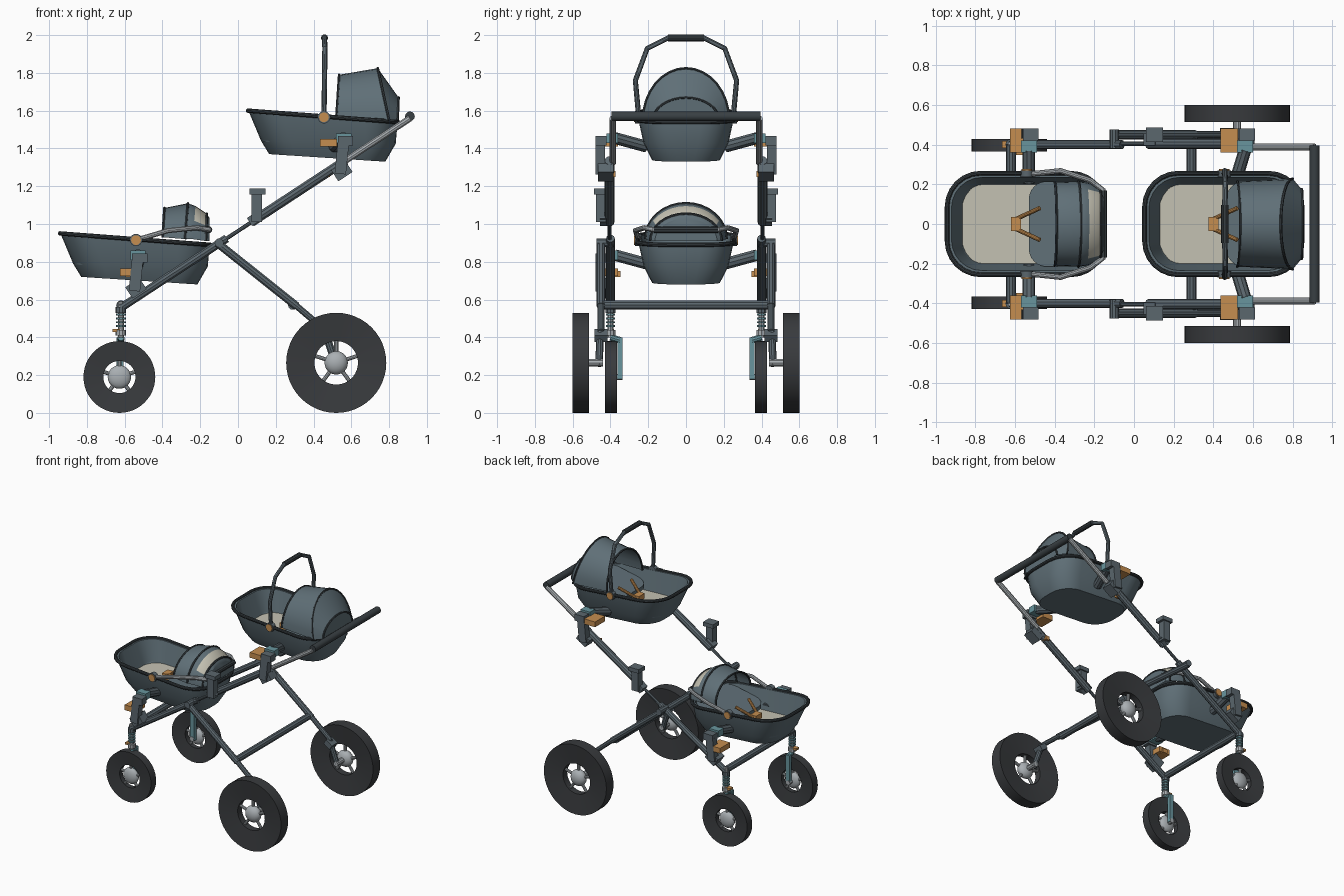
import bpy, bmesh, math
from mathutils import Vector

if "Cube" in bpy.data.objects:
    bpy.data.objects.remove(bpy.data.objects["Cube"])


def material(name, *rgb):
    m = bpy.data.materials.new(name)
    m.use_nodes = True
    m.diffuse_color = (*rgb, 1)
    m.node_tree.nodes["Principled BSDF"].inputs["Base Color"].default_value = (*rgb, 1)
    return m


FABRIC = material("slate fabric", .115, .16, .185)
FRAME = material("dark steel", .105, .135, .155)
EDGE = material("dark trim", .04, .05, .056)
TYRE = material("black rubber", .04, .043, .047)
METAL = material("light metal", .40, .43, .45)
TEAL = material("teal", .14, .30, .34)
ORANGE = material("orange", .56, .27, .08)
CREAM = material("cream", .56, .54, .45)
parts = []


def add(name, bm, *mats):
    bmesh.ops.recalc_face_normals(bm, faces=bm.faces)
    me = bpy.data.meshes.new(name)
    bm.to_mesh(me)
    bm.free()
    for m in mats:
        me.materials.append(m)
    ob = bpy.data.objects.new(name, me)
    bpy.context.collection.objects.link(ob)
    parts.append(ob)
    return ob


def tube(name, pts, r, mat, closed=False, res=3):
    cu = bpy.data.curves.new(name, "CURVE")
    cu.dimensions = "3D"
    cu.bevel_depth, cu.bevel_resolution, cu.use_fill_caps = r, res, True
    sp = cu.splines.new("POLY")
    sp.points.add(len(pts) - 1)
    for p, co in zip(sp.points, pts):
        p.co = (*co, 1)
    sp.use_cyclic_u = closed
    tmp = bpy.data.objects.new(name, cu)
    bpy.context.collection.objects.link(tmp)
    me = bpy.data.meshes.new_from_object(tmp.evaluated_get(bpy.context.evaluated_depsgraph_get()))
    bpy.data.objects.remove(tmp)
    bm = bmesh.new()
    bm.from_mesh(me)
    add(name, bm, mat)


def box(name, c, size, mat, tilt=0):
    bm = bmesh.new()
    bmesh.ops.create_cube(bm, size=1)
    bmesh.ops.scale(bm, vec=size, verts=bm.verts)
    ob = add(name, bm, mat)
    ob.location, ob.rotation_euler = c, (0, tilt, 0)


def loft(name, rings, mats, bands=None, closed=True, caps=(True, True)):
    """Skin rings of points; bands(ring, step) picks the material slot."""
    bm = bmesh.new()
    vs = [[bm.verts.new(p) for p in ring] for ring in rings]
    n = len(vs[0])
    for i in range(len(vs) - 1):
        for j in range(n if closed else n - 1):
            k = (j + 1) % n
            f = bm.faces.new((vs[i][j], vs[i][k], vs[i + 1][k], vs[i + 1][j]))
            f.material_index = bands(i, j) if bands else 0
    for use, ring, i in ((caps[0], vs[0], 0), (caps[1], vs[-1], len(vs) - 1)):
        if use:
            bm.faces.new(ring).material_index = bands(i, -1) if bands else 0
    return add(name, bm, *mats)


def plan(o, x0, z0, x1, z1, hw, r, n=6):
    """Rounded rectangle in plan, sloping from z0 to z1."""
    pts = []
    for cx, cy, a0 in ((x1 - r, hw - r, 0), (x0 + r, hw - r, 1), (x0 + r, r - hw, 2), (x1 - r, r - hw, 3)):
        for i in range(n + 1):
            a = (a0 + i / n) * math.pi / 2
            x = cx + r * math.cos(a)
            pts.append(o + Vector((x, cy + r * math.sin(a), z0 + (z1 - z0) * (x - x0) / (x1 - x0))))
    return pts


def arch(xb, xt, base, top, hw, n=16):
    return [Vector((xb + (xt - xb) * math.sin(a), hw * math.cos(a), base + (top - base) * math.sin(a)))
            for a in (math.pi * i / n for i in range(n + 1))]


def wheel(name, c, r, hole, w):
    c = Vector(c)

    def ring(rad, y, n=48):
        return [c + Vector((rad * math.cos(t), y, rad * math.sin(t)))
                for t in (2 * math.pi * i / n for i in range(n))]
    loft(name + "_tyre", [ring(*p) for p in ((hole, -w * .3), (r, -w / 2), (r, w / 2),
         (hole, w * .3), (hole, -w * .3))], [TYRE], caps=(False, False))
    bm = bmesh.new()
    bmesh.ops.create_uvsphere(bm, u_segments=20, v_segments=12, radius=.062)
    bmesh.ops.scale(bm, vec=(1, w * 8, 1), verts=bm.verts)
    add(name + "_hub", bm, METAL).location = c
    for i in range(5):
        a = 2 * math.pi * i / 5 + math.pi / 2
        d = Vector((math.cos(a), 0, math.sin(a)))
        tube(name + "_spoke", [c + d * .04, c + d * (hole + .01)], .011, METAL)


def bassinet(name, o):
    # Shell, rim and mattress
    rings = [plan(o, *p) for p in ((.165, 1.37, .78, 1.33, .18, .14), (.122, 1.44, .835, 1.425, .225, .16),
             (.055, 1.6, .845, 1.54, .252, .17), (.075, 1.6, .825, 1.54, .235, .155),
             (.13, 1.435, .80, 1.41, .2, .11))]
    loft(name + "_shell", rings, [FABRIC, CREAM], lambda i, j: int(i == 4))
    tube(name + "_rim", plan(o, .053, 1.6, .847, 1.54, .256, .17), .012, EDGE, True)
    # Reclined cushion
    loft(name + "_cushion", [plan(o, .465, 1.45 + h, .80, 1.52 + h, .215, .09) for h in (0, .03)], [FABRIC])
    # Harness
    box(name + "_buckle", o + Vector((.40, 0, 1.47)), (.05, .07, .04), ORANGE)
    for s in (1, -1):
        tube(name + "_strap", [o + Vector(p) for p in ((.40, s * .025, 1.47), (.52, s * .08, 1.54))], .011, ORANGE)
        # Carry handle pivots
        for r, y, m in ((.033, .262, FRAME), (.026, .268, ORANGE)):
            tube(name + "_pivot", [o + Vector((.455, s * (y - .025), 1.565)),
                 o + Vector((.455, s * (y + .008), 1.565))], r, m, res=5)


def canopy(name, sections, ribs, bands=None):
    rings = [arch(*s) for s in sections]
    loft(name, rings, [FABRIC, CREAM], bands, closed=False, caps=(False, True))
    for i in ribs:
        tube(name + "_rib", rings[i], .007, EDGE, res=1)


def carry_handle(name, pts):
    path = [Vector(p) for p in pts]
    full = path + [Vector((p.x, -p.y, p.z)) for p in reversed(path)]
    tube(name, full, .014, METAL if name.startswith("lower") else FRAME)
    tube(name + "_grip", [full[len(path) - 1], full[len(path)]], .019, EDGE)


low = Vector((-.995, 0, -.65))
bassinet("upper_bassinet", Vector())
bassinet("lower_bassinet", low)
canopy("upper_canopy", [(.52, .535, 1.56, 1.79, .215), (.80, .74, 1.55, 1.825, .228),
                        (.845, .85, 1.55, 1.67, .175)], (0, 1, 2))
canopy("lower_canopy", [(-.40, -.39, .93, 1.085, .21), (-.28, -.265, .92, 1.11, .215),
                        (-.24, -.225, .92, 1.095, .21), (-.17, -.165, .91, 1.055, .19),
                        (-.15, -.15, .91, 1.03, .165)], (0, 1, 3),
       lambda i, j: int(i == 2 and 3 <= j <= 12))
carry_handle("upper_carry_handle", [(.455, .25, 1.565), (.458, .268, 1.76), (.46, .205, 1.93), (.458, .095, 1.985)])
carry_handle("lower_carry_handle", [(-.54, .25, .915), (-.37, .268, .965), (-.22, .22, .98), (-.155, .17, .97)])

# Cross bars and push bar
tube("front_cross_bar", [(-.62, -.4, .57), (-.62, .4, .57)], .025, FRAME)
tube("rear_cross_bar", [(.29, -.44, .57), (.29, .44, .57)], .025, FRAME)
tube("push_bar", [(.91, -.395, 1.57), (.91, .395, 1.57)], .026, EDGE, res=4)


def rail(x):
    return .57 + .655 * (x + .6)


for s, side in ((1, "left_"), (-1, "right_")):
    def P(x, y, z):
        return Vector((x, s * y, z))
    # Main rails with central hinge
    for n, x0, x1, y, r, m in (("lower_rail", -.62, -.06, .40, .023, FRAME), ("hinge_link", -.12, .10, .405, .011, FRAME),
                               ("middle_rail", .07, .57, .405, .026, FRAME), ("upper_rail", .55, .91, .388, .018, METAL)):
        tube(side + n, [P(x0, y, rail(x0)), P(x1, y, rail(x1))], r, m)
    tube(side + "hinge_pin", [P(-.1, .38, .90), P(-.1, .475, .90)], .024, FRAME)
    # Rear leg and its suspension
    tube(side + "rear_leg", [P(-.11, .45, .90), P(.31, .45, .565)], .023, FRAME)
    tube(side + "rear_leg_end", [P(.27, .45, .60), P(.47, .45, .43)], .018, FRAME)
    tube(side + "rear_shock", [P(.46, .455, .43), P(.52, .46, .25)], .02, FRAME)
    box(side + "rear_knuckle", P(.47, .45, .41), (.06, .07, .04), FRAME, .6)
    tube(side + "rear_axle", [P(.52, .44, .265), P(.52, .56, .265)], .02, METAL)
    wheel(side + "rear_wheel", P(.52, .557, .265), .265, .115, .086)
    # Front suspension, fork and wheel
    tube(side + "front_post", [P(-.62, .40, .59), P(-.62, .40, .40)], .016, METAL)
    for i in range(5):
        z = .455 + i * .02
        tube(side + "spring_coil", [P(-.62, .40, z), P(-.62, .40, z + .01)], .026, TEAL)
    tube(side + "spring_collar", [P(-.62, .40, .53), P(-.62, .40, .56)], .028, FRAME)
    tube(side + "post_collar", [P(-.62, .40, .41), P(-.62, .40, .44)], .028, METAL)
    box(side + "swivel_lock", P(-.645, .40, .435), (.04, .035, .016), ORANGE)
    tube(side + "fork_bridge", [P(-.62, .40, .40), P(-.62, .35, .385)], .018, TEAL)
    box(side + "fork_arm", P(-.625, .35, .29), (.035, .025, .22), TEAL)
    tube(side + "front_axle", [P(-.628, .335, .19), P(-.628, .40, .19)], .018, METAL)
    wheel(side + "front_wheel", P(-.628, .397, .19), .19, .085, .062)
    # Seat mounts: post, clamp, adaptor, release lever and support arm
    for n, x, z, ax in (("upper_mount", .56, 1.43, .51), ("lower_mount", -.53, .81, -.53)):
        box(side + n + "_post", P(x - .01, .455, z - .08), (.06, .05, .17), FRAME, .1)
        box(side + n + "_clamp", P(x - .01, .425, z - .15), (.09, .08, .07), FRAME, -.58)
        box(side + n + "_cap", P(x + .01, .45, z + .01), (.08, .06, .05), FRAME)
        box(side + n + "_adaptor", P(x, .39, z + .025), (.08, .06, .05), TEAL)
        tube(side + n + "_arm", [P(ax, .21, z - .02), P(x, .375, z + .025)], .032, FRAME)
        lx, lz = (-.08, 0) if x > 0 else (-.05, -.065)
        box(side + n + "_lever", P(x + lx, .42, z + lz), (.09, .12, .04), ORANGE)
    box(side + "upper_latch", P(.47, .395, 1.265), (.035, .045, .03), ORANGE)
    box(side + "lower_latch", P(-.575, .365, .735), (.04, .035, .03), ORANGE)
    # Spare mount in the middle of the rail
    box(side + "spare_post", P(.1, .45, 1.09), (.055, .055, .16), FRAME)
    box(side + "spare_cap", P(.103, .45, 1.172), (.085, .075, .03), FRAME)
    box(side + "spare_clamp", P(.09, .425, 1.03), (.07, .06, .05), FRAME, -.58)

# Smooth curved surfaces, keep edges sharp
bpy.ops.object.select_all(action="DESELECT")
for ob in parts:
    ob.select_set(True)
bpy.context.view_layer.objects.active = parts[0]
bpy.ops.object.shade_smooth_by_angle(angle=math.radians(32))
